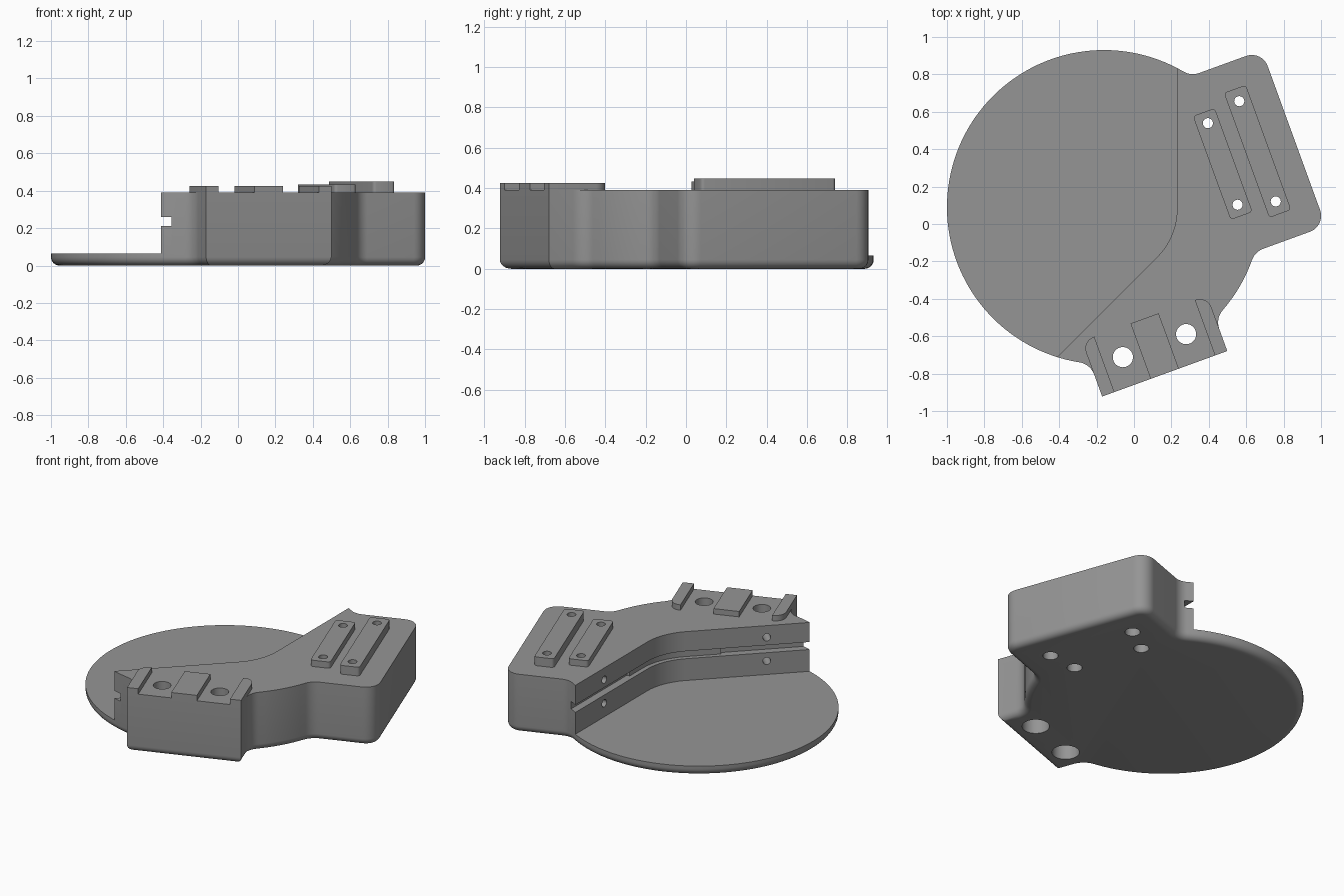
import bpy, bmesh, math
from math import sin, cos, pi, sqrt, atan2, radians

if "Cube" in bpy.data.objects:
    bpy.data.objects.remove(bpy.data.objects["Cube"])

CX, CY, TILT = -0.16, 0.09, radians(20)      # disc centre and tilt of the attached mounts
R, TRAY_Z, TOP_Z = 0.84, 0.065, 0.39

grey = bpy.data.materials.new("plain grey")
grey.diffuse_color = (0.3, 0.3, 0.3, 1)
grey.use_nodes = True
grey.node_tree.nodes["Principled BSDF"].inputs["Base Color"].default_value = grey.diffuse_color


def world(p):
    """Mount frame (u, v) to world x, y."""
    u, v = p
    return (CX + u * cos(TILT) - v * sin(TILT), CY + u * sin(TILT) + v * cos(TILT))


def arc(c, r, a0, a1, n):
    return [(c[0] + r * cos(a0 + (a1 - a0) * i / n),
             c[1] + r * sin(a0 + (a1 - a0) * i / n)) for i in range(n + 1)]


def loft(name, layers):
    """Solid through equal-length outlines, given as (points, z)."""
    bm = bmesh.new()
    rings = [[bm.verts.new((x, y, z)) for x, y in pts] for pts, z in layers]
    n = len(rings[0])
    for a, b in zip(rings, rings[1:]):
        for i in range(n):
            j = (i + 1) % n
            bm.faces.new((a[i], a[j], b[j], b[i]))
    bm.faces.new(rings[0][::-1])
    bm.faces.new(rings[-1])
    bmesh.ops.recalc_face_normals(bm, faces=bm.faces)
    me = bpy.data.meshes.new(name)
    bm.to_mesh(me)
    bm.free()
    ob = bpy.data.objects.new(name, me)
    bpy.context.collection.objects.link(ob)
    me.materials.append(grey)
    return ob


def prism(name, pts, z0, z1):
    return loft(name, [(pts, z0), (pts, z1)])


def cut(ob, cutter, keep=False):
    m = ob.modifiers.new("cut", 'BOOLEAN')
    m.operation, m.solver, m.object = 'DIFFERENCE', 'EXACT', cutter
    bpy.context.view_layer.objects.active = ob
    bpy.ops.object.modifier_apply(modifier=m.name)
    if not keep:
        bpy.data.objects.remove(cutter)


def cylinder(p, r, z0, z1):
    return prism("hole_cutter", arc(p, r, 0, 2 * pi * 31 / 32, 31), z0, z1)


def outline(d):
    """Footprint inset by d: disc with a side mount and a front mount, filleted."""
    r, rc, rv = R - d, 0.1 + d, 0.09 - d
    w, f = 0.356 - d, 0.948 - d
    fu, fv = 0.456, sqrt(0.94 ** 2 - 0.456 ** 2)   # front fillet centres
    su, sv = sqrt(0.94 ** 2 - 0.6 ** 2), 0.6       # side fillet centres
    a, b = atan2(fv, fu), atan2(sv, su)
    ku, kv = 0.99, 0.41                            # side mount corner centres
    pts = [(-w, -f), (w, -f)]
    pts += arc((fu, -fv), rc, pi, pi - a, 8)
    pts += arc((0, 0), r, -a, -b, 8)[1:-1]
    pts += arc((su, -sv), rc, pi - b, pi / 2, 8)
    pts += arc((ku, -kv), rv, -pi / 2, 0, 8)
    pts += arc((ku, kv), rv, 0, pi / 2, 8)
    pts += arc((su, sv), rc, 1.5 * pi, pi + b, 8)
    pts += arc((0, 0), r, b, pi + a, 80)[1:-1]
    pts += arc((-fu, -fv), rc, a, 0, 8)
    return [world(p) for p in pts]


# Body with rounded lower edge
E = 0.045
layers = [(outline(E * (1 - sin(t))), E * (1 - cos(t)))
          for t in [i * pi / 12 for i in range(7)]]
body = loft("body", layers + [(outline(0), TOP_Z)])

# Wall between low tray and raised block: straight, 45 degree bend, straight
WX, BY, BR = 0.23, 0.08, 0.362
bend = (WX - BR, BY)
S = sqrt(0.5)


def bend_arc(o):
    return arc(bend, BR + o, 0, -pi / 4, 14)


def along(s, o):
    """Point on the diagonal wall, s past the bend and o into the block."""
    return (bend[0] + (BR + o) * S - s * S, bend[1] - (BR + o) * S - s * S)


cut(body, prism("tray_cutter", [(-2, 1.5), (WX, 1.5)] + bend_arc(0) +
                [along(1.6, 0), (-2, -1.4)], TRAY_Z, 1))

# Slot in the wall: deep straight ends, shallow curved middle
Z0, Z1 = 0.21, 0.26
cut(body, prism("slot_cutter", [(WX - 0.05, 0.22), (WX + 0.05, 0.22),
                                (WX + 0.05, 1.2), (WX - 0.05, 1.2)], Z0, Z1))
cut(body, prism("slot_cutter", [along(0.22, -0.05), along(0.22, 0.05),
                                along(1.2, 0.05), along(1.2, -0.05)], Z0, Z1))
cut(body, prism("slot_cutter", [(WX + 0.03, 0.23)] + bend_arc(0.03) + [along(0.23, 0.03)] +
                [along(0.23, -0.04)] + bend_arc(-0.04)[::-1] + [(WX - 0.04, 0.23)], Z0, Z1))

# Small blind holes in the wall, above and below the slot
for (x, y), ang in (((WX, 0.53), 0), (along(0.495, 0), -pi / 4)):
    for z in (0.155, 0.312):
        c = cylinder((0, 0), 0.024, -0.05, 0.15)
        c.rotation_euler = (0, pi / 2, ang)
        c.location = (x, y, z)
        bpy.context.view_layer.update()
        cut(body, c)


def rounded_bar(u, hw, hl, r):
    pts = []
    for k, (sx, sy) in enumerate(((1, 1), (-1, 1), (-1, -1), (1, -1))):
        pts += arc((u + sx * (hw - r), sy * (hl - r)), r, k * pi / 2, (k + 1) * pi / 2, 4)
    return [world(p) for p in pts]


# Raised bars on the side mount, with through holes widened from below
parts = [body]
for name, u, hl, top, hv in (("inner_bar", 0.675, 0.295, 0.432, 0.232),
                             ("outer_bar", 0.873, 0.355, 0.448, 0.285)):
    bar = prism(name, rounded_bar(u, 0.062, hl, 0.018), TOP_Z, top)
    for v in (-hv, hv):
        p = world((u, v))
        through = cylinder(p, 0.027, -0.1, 0.6)
        cut(bar, through, keep=True)
        cut(body, through)
        cut(body, cylinder(p, 0.046, -0.1, 0.12))
    parts.append(bar)

# Large holes in the front mount, widened from below
for u in (-0.18, 0.18):
    p = world((u, -0.788))
    cut(body, cylinder(p, 0.054, -0.1, 0.6))
    cut(body, cylinder(p, 0.083, -0.1, 0.12))

# Raised pads on the front mount
PAD_Z, F, V = 0.426, -0.948, -0.633
parts.append(prism("centre_pad", [world(p) for p in
             ((-0.08, F), (0.08, F), (0.08, V), (-0.08, V))], TOP_Z, PAD_Z))
for side, name in ((-1, "left_pad"), (1, "right_pad")):
    pts = [(0.286, F), (0.356, F)] + arc((0.291, V - 0.065), 0.065, 0, pi / 2, 8) + [(0.286, V)]
    parts.append(prism(name, [world((side * u, v)) for u, v in pts], TOP_Z, PAD_Z))

# Smooth rounded surfaces, keep edges sharp
for ob in parts:
    bpy.ops.object.select_all(action='DESELECT')
    ob.select_set(True)
    bpy.context.view_layer.objects.active = ob
    bpy.ops.object.shade_smooth_by_angle(angle=radians(30))
